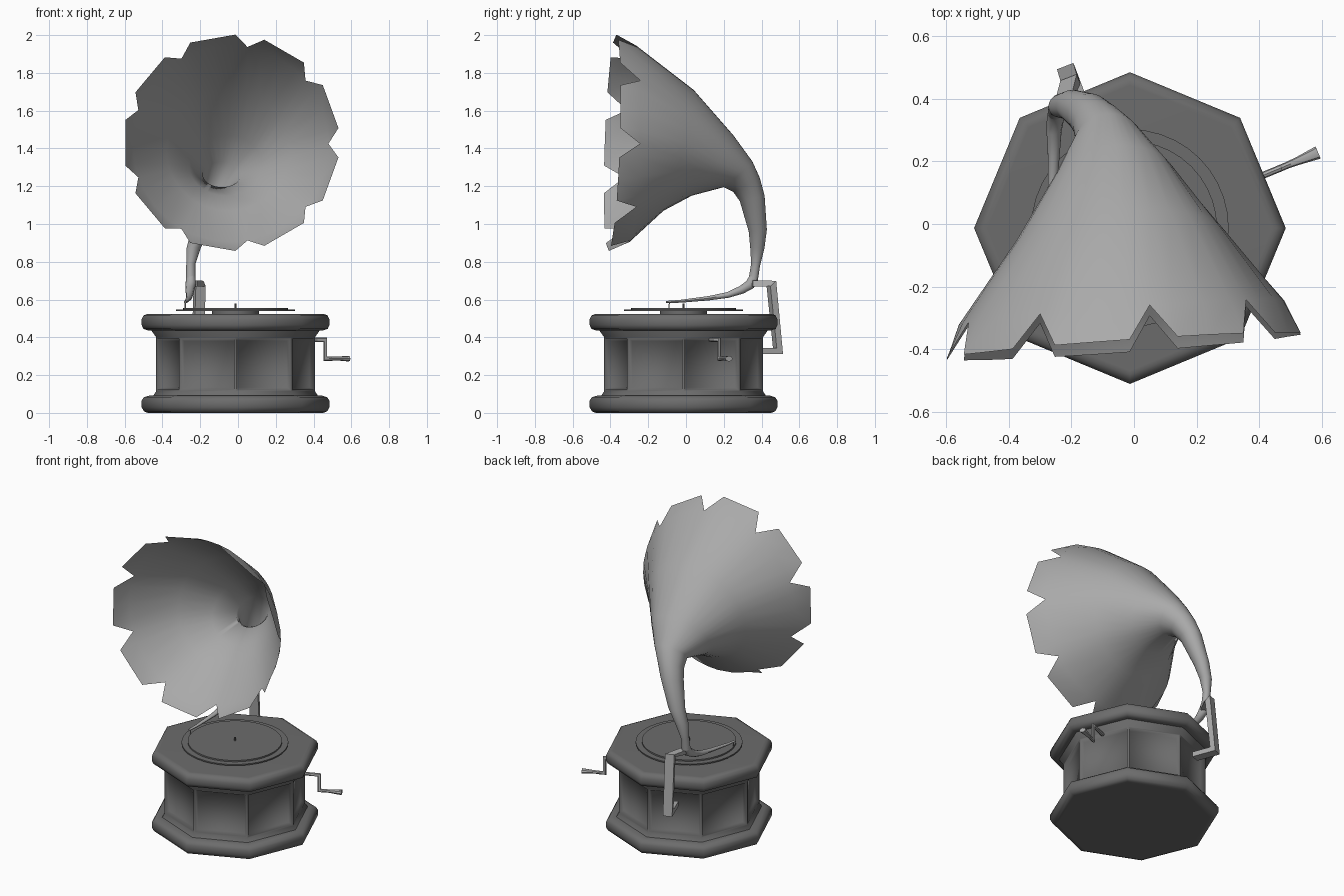
import bpy, bmesh
from math import sin, cos, pi, radians
from mathutils import Vector

if "Cube" in bpy.data.objects:
    bpy.data.objects.remove(bpy.data.objects["Cube"])

C = Vector((-0.013, -0.013, 0))          # centre of cabinet


def grey(name, v):
    m = bpy.data.materials.new(name)
    m.diffuse_color = (v, v, v, 1)
    m.use_nodes = True
    m.node_tree.nodes["Principled BSDF"].inputs["Base Color"].default_value = m.diffuse_color
    return m


DARK, METAL = grey("dark_wood", 0.15), grey("horn_metal", 0.40)


def finish(bm, name, mat=METAL, angle=35):
    bmesh.ops.remove_doubles(bm, verts=bm.verts, dist=1e-5)
    bmesh.ops.recalc_face_normals(bm, faces=bm.faces)
    me = bpy.data.meshes.new(name)
    bm.to_mesh(me)
    bm.free()
    me.materials.append(mat)
    me.shade_smooth()
    me.set_sharp_from_angle(angle=radians(angle))
    ob = bpy.data.objects.new(name, me)
    bpy.context.collection.objects.link(ob)
    return ob


def loft(rings, caps=True):
    """Skin a list of equal-length point rings."""
    bm = bmesh.new()
    vs = [[bm.verts.new(p) for p in r] for r in rings]
    n = len(vs[0])
    for a, b in zip(vs, vs[1:]):
        for i in range(n):
            j = (i + 1) % n
            bm.faces.new((a[i], a[j], b[j], b[i]))
    if caps:
        bm.faces.new(vs[0][::-1])
        bm.faces.new(vs[-1])
    bm.normal_update()
    return bm


def lathe(profile, sides):
    return loft([[C + Vector((r * cos(2 * pi * i / sides), r * sin(2 * pi * i / sides), z))
                  for i in range(sides)] for r, z in profile])


def tube(name, pts, sizes, side, n=10, angle=40):
    """Sweep with mitred corners; sizes are (half width, half depth)."""
    pts = [Vector(p) for p in pts]
    u = Vector(side).normalized()
    off = pi / 4 if n == 4 else 0
    k = 2 ** 0.5 if n == 4 else 1
    rings = []
    for i, p in enumerate(pts):
        d0 = (p - pts[i - 1]).normalized() if i else (pts[1] - p).normalized()
        d1 = (pts[i + 1] - p).normalized() if i < len(pts) - 1 else d0
        t = (d0 + d1).normalized()
        v = t.cross(u).normalized() / max(t.dot(d0), 0.5)
        w, d = sizes[i]
        rings.append([p + u * w * k * cos(2 * pi * j / n + off) + v * d * k * sin(2 * pi * j / n + off)
                      for j in range(n)])
    return finish(loft(rings), name, METAL, angle)


# Octagonal cabinet: plinth, panelled body, lid (softly shaded corners)
finish(lathe([(0.45, 0), (0.465, 0), (0.485, 0.008), (0.497, 0.03), (0.497, 0.065), (0.485, 0.083),
              (0.455, 0.092), (0.40, 0.092)], 8), "plinth", DARK, 60)
bm = lathe([(0.44, 0.085), (0.42, 0.115), (0.42, 0.40), (0.445, 0.435), (0.445, 0.45)], 8)
panels = [f for f in bm.faces if abs(f.normal.z) < 0.1 and 0.2 < f.calc_center_median().z < 0.3]
bmesh.ops.inset_individual(bm, faces=panels, thickness=0.012, depth=0)
bmesh.ops.inset_individual(bm, faces=panels, thickness=0.015, depth=-0.022)
finish(bm, "cabinet_body", DARK, 65)
finish(lathe([(0.42, 0.437), (0.465, 0.437), (0.488, 0.445), (0.497, 0.465), (0.497, 0.495),
              (0.488, 0.515), (0.468, 0.524), (0.455, 0.5245)], 8), "cabinet_lid", DARK, 60)

# Turntable
for name, r, z0, z1 in (("turntable_hub", 0.125, 0.52, 0.541), ("platter", 0.315, 0.539, 0.547),
                        ("record", 0.278, 0.547, 0.556), ("spindle", 0.005, 0.55, 0.578)):
    finish(lathe([(r, z0), (r, z1)], 12 if r < 0.01 else 40), name, DARK)

# Horn: each ring is (centre x, outer y, outer z, inner y, inner z)
HORN = [(-0.25, 0.38, 0.70, 0.332, 0.715), (-0.25, 0.392, 0.78, 0.345, 0.79),
        (-0.235, 0.415, 0.87, 0.34, 0.875), (-0.20, 0.428, 0.97, 0.332, 0.96),
        (-0.145, 0.416, 1.15, 0.285, 1.12), (-0.115, 0.39, 1.245, 0.25, 1.17),
        (-0.085, 0.352, 1.33, 0.20, 1.195), (-0.065, 0.25, 1.47, 0.03, 1.15),
        (-0.05, 0.04, 1.71, -0.12, 1.07), (-0.04, -0.265, 1.945, -0.30, 0.905)]
PETALS = 9
ANG = [radians(40 * k + a) for k in range(PETALS) for a in (0, 7.8, 20, 32.2)]
rings = []
for x, yo, zo, yi, zi in HORN:
    c = Vector((x, (yo + yi) / 2, (zo + zi) / 2))
    v = Vector((0, (yo - yi) / 2, (zo - zi) / 2))
    u = Vector((0.997, 0.075, 0)) * v.length
    rings.append([c + u * cos(a) + v * sin(a) for a in ANG])
# Petal rim: notch points stay on the previous ring, the rest flare forward
rim = []
for i, a in enumerate(ANG):
    R = 0.573 if i % 4 != 2 else 0.573 * cos(radians(12.2))
    rim.append(rings[-1][i].copy() if i % 4 == 0 else
               Vector((-0.036 + R * cos(a), -0.39 + 0.04 * cos(a) + 0.02 * sin(a), 1.43 + R * sin(a))))
rings.append(rim)
bm = loft(rings, caps=False)
bmesh.ops.dissolve_degenerate(bm, edges=bm.edges, dist=1e-5)
finish(bm, "horn", METAL, 50)

# Tonearm and needle
tube("tonearm", [(-0.25, 0.36, 0.725), (-0.25, 0.34, 0.68), (-0.255, 0.295, 0.652), (-0.256, 0.22, 0.624),
                 (-0.26, 0.12, 0.607), (-0.273, -0.03, 0.591), (-0.28, -0.105, 0.587)],
     [(0.024, 0.023), (0.028, 0.027), (0.024, 0.023), (0.019, 0.016),
      (0.015, 0.012), (0.01, 0.008), (0.007, 0.006)], (1, 0, 0))
tube("needle", [(-0.279, -0.088, 0.588), (-0.279, -0.09, 0.554)], [(0.003, 0.003)] * 2, (1, 0, 0), 6)

# Rear bracket carrying the horn
tube("horn_bracket", [(-0.165, 0.36, 0.328), (-0.213, 0.487, 0.328), (-0.203, 0.452, 0.685),
                      (-0.24, 0.345, 0.685)],
     [(0.028, 0.016)] * 4, (0.93, 0.36, 0), 4)

# Crank and its handle
side = (-0.383, 0.924, 0)
tube("crank", [(0.35, 0.13, 0.387), (0.462, 0.176, 0.387), (0.462, 0.176, 0.287), (0.50, 0.192, 0.287)],
     [(0.011, 0.011)] * 4, side, 8)
tube("crank_handle", [(0.485, 0.186, 0.288), (0.52, 0.2, 0.288), (0.587, 0.228, 0.287)],
     [(0.011, 0.009), (0.013, 0.01), (0.021, 0.015)], side, 8)
